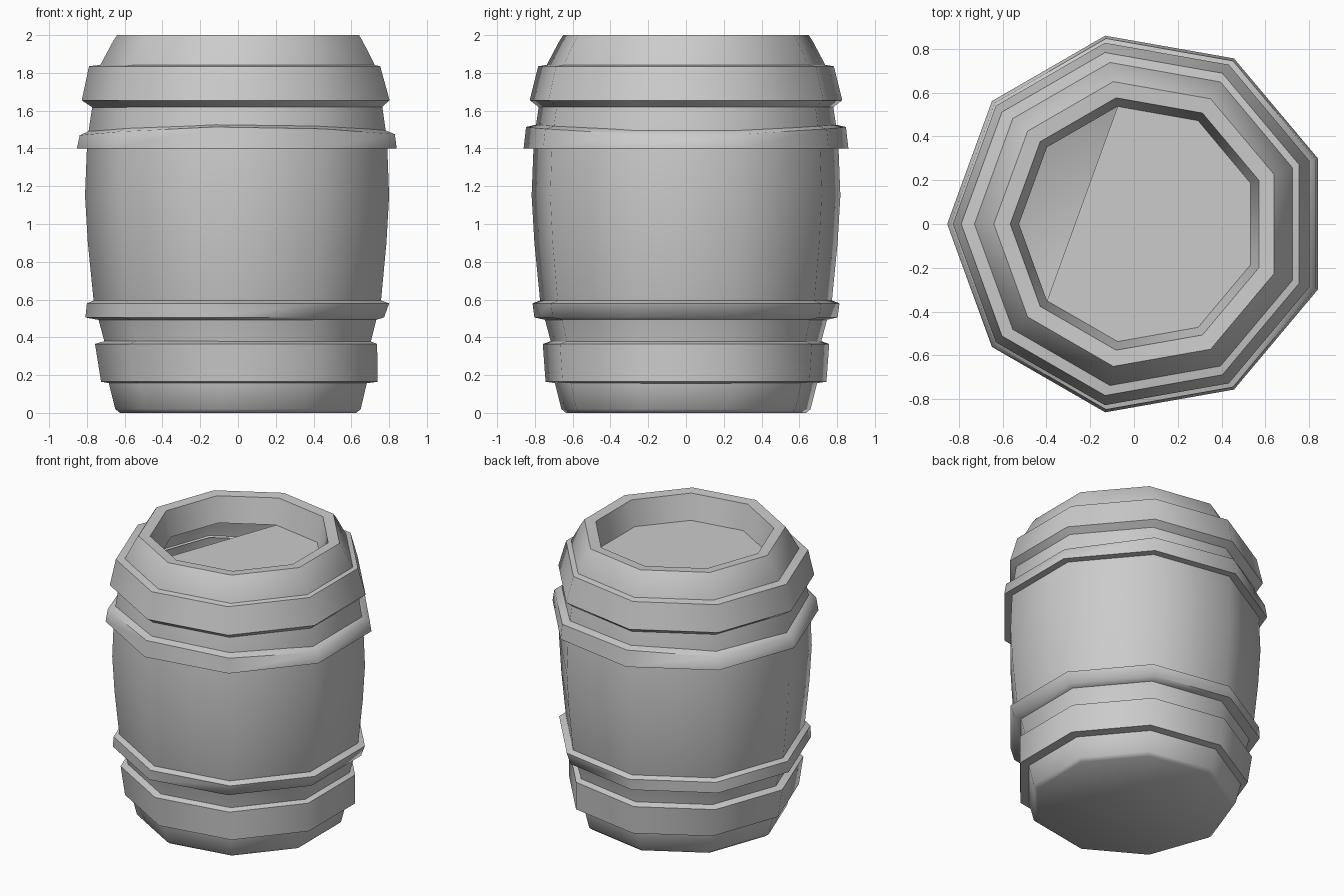
import bpy, bmesh
from math import cos, sin, radians

if "Cube" in bpy.data.objects:
    bpy.data.objects.remove(bpy.data.objects["Cube"])

SIDES = 9


def ring_points(radius, z, cx=0.02, dip=0.0):
    # Nonagon with one corner pointing to -x; dip lowers the +x and -x sides
    pts = []
    for i in range(SIDES):
        a = radians(20 + 40 * i)
        pts.append((cx + radius * cos(a), radius * sin(a), z - dip * cos(a) ** 2))
    return pts


def finish(name, bm, angle=60):
    me = bpy.data.meshes.new(name)
    bm.to_mesh(me)
    bm.free()
    ob = bpy.data.objects.new(name, me)
    bpy.context.collection.objects.link(ob)
    bpy.ops.object.select_all(action='DESELECT')
    ob.select_set(True)
    bpy.context.view_layer.objects.active = ob
    bpy.ops.object.shade_smooth_by_angle(angle=radians(angle))
    return ob


def lathe(name, profile, cap_start=False):
    # Profile rows run bottom to top on the outside: (radius, z[, cx[, dip]])
    bm = bmesh.new()
    rings = [[bm.verts.new(p) for p in ring_points(*row)] for row in profile]
    for low, high in zip(rings, rings[1:]):
        for i in range(SIDES):
            j = (i + 1) % SIDES
            bm.faces.new((low[i], low[j], high[j], high[i]))
    if cap_start:
        bm.faces.new(rings[0][::-1])
    return finish(name, bm)


# Staved body with closed bottom, rolled rim and recessed inner wall
lathe("barrel_body", [
    (0.645, 0.0), (0.67, 0.02), (0.705, 0.16), (0.725, 0.37), (0.76, 0.50),
    (0.785, 0.60), (0.815, 0.90), (0.83, 1.15), (0.82, 1.40), (0.81, 1.50),
    (0.79, 1.63), (0.75, 1.84), (0.68, 1.97), (0.66, 2.0),
    (0.585, 1.995), (0.545, 1.82)], cap_start=True)

# Four hoops
lathe("bottom_hoop", [(0.69, 0.155), (0.755, 0.165, 0.03),
                      (0.77, 0.365, 0.013), (0.71, 0.385)])
lathe("lower_hoop", [(0.745, 0.49), (0.815, 0.505, 0.007),
                     (0.825, 0.58, 0.025), (0.77, 0.60)])
lathe("upper_hoop", [(0.80, 1.40), (0.873, 1.40),
                     (0.86, 1.515, 0.022, 0.045), (0.79, 1.53, 0.02, 0.03)])
lathe("top_hoop", [(0.78, 1.61), (0.84, 1.655, 0.013),
                   (0.795, 1.835, 0.006), (0.73, 1.845)])

# Sunken lid with the piece on the -x, +y side missing
bm = bmesh.new()
lid = ring_points(0.545, 1.82)
bm.faces.new([bm.verts.new(lid[i]) for i in (5, 6, 7, 8, 0, 1, 2)])
finish("broken_lid", bm)
